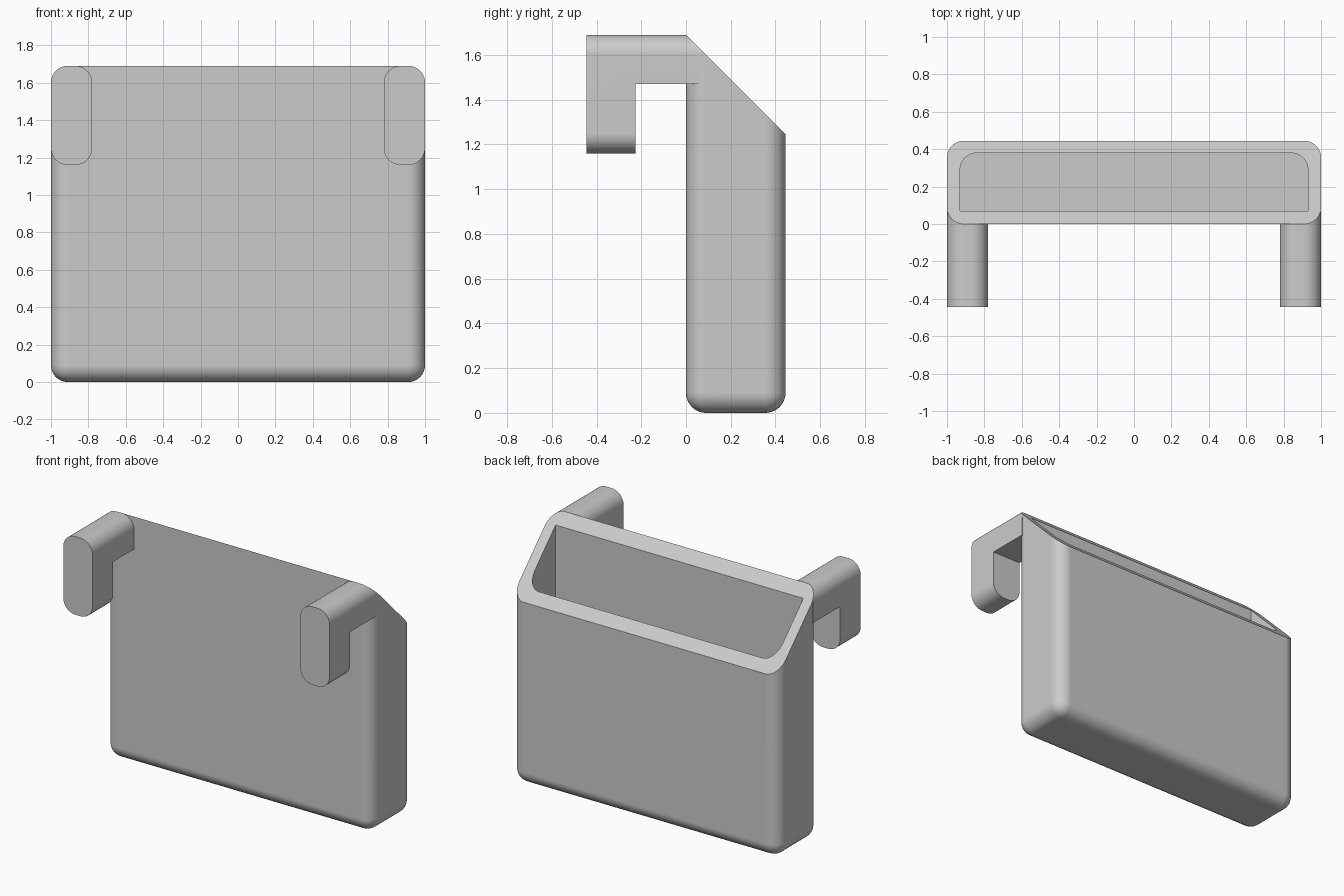
import bpy
import bmesh
from mathutils import Vector

if "Cube" in bpy.data.objects:
    bpy.data.objects.remove(bpy.data.objects["Cube"], do_unlink=True)

RADIUS = 0.09
WALL = 0.07
DEPTH = 0.445
HEIGHT = 1.69
HOOK_WIDTH = 0.22

grey = bpy.data.materials.new("light grey plastic")
grey.use_nodes = True
colour = (0.6, 0.6, 0.6, 1)
grey.diffuse_color = colour
grey.node_tree.nodes["Principled BSDF"].inputs["Base Color"].default_value = colour


def rounded_box(name, low, high, is_round=None, slope=False):
    """Box between two corners; is_round(direction, middle) picks edges to fillet."""
    low, high = Vector(low), Vector(high)
    bm = bmesh.new()
    bmesh.ops.create_cube(bm, size=1)
    for v in bm.verts:
        v.co = (low + high) / 2 + v.co * (high - low)
    if is_round:
        edges = []
        for e in bm.edges:
            a, b = (v.co for v in e.verts)
            if is_round((b - a).normalized(), (a + b) / 2):
                edges.append(e)
        bmesh.ops.bevel(bm, geom=edges, offset=RADIUS, segments=10,
                        profile=0.5, affect='EDGES')
    if slope:
        # Slanted mouth falling away from the hooks
        cut = bmesh.ops.bisect_plane(
            bm, geom=bm.verts[:] + bm.edges[:] + bm.faces[:], dist=1e-5,
            plane_co=(0, 0, HEIGHT), plane_no=(0, 1, 1), clear_outer=True)
        rim = [g for g in cut["geom_cut"] if isinstance(g, bmesh.types.BMEdge)]
        bmesh.ops.holes_fill(bm, edges=rim, sides=0)
    bmesh.ops.recalc_face_normals(bm, faces=bm.faces[:])
    mesh = bpy.data.meshes.new(name)
    bm.to_mesh(mesh)
    bm.free()
    mesh.materials.append(grey)
    obj = bpy.data.objects.new(name, mesh)
    bpy.context.collection.objects.link(obj)
    return obj


def select(obj):
    bpy.ops.object.select_all(action='DESELECT')
    obj.select_set(True)
    bpy.context.view_layer.objects.active = obj


def carve(obj, cutter):
    mod = obj.modifiers.new("carve", 'BOOLEAN')
    mod.operation = 'DIFFERENCE'
    mod.solver = 'EXACT'
    mod.object = cutter
    select(obj)
    bpy.ops.object.modifier_apply(modifier=mod.name)
    bpy.data.objects.remove(cutter, do_unlink=True)


def finish(obj):
    select(obj)
    bpy.ops.object.shade_smooth_by_angle()
    mod = obj.modifiers.new("flat panels", 'WEIGHTED_NORMAL')
    mod.keep_sharp = True


# Bin: rounded uprights and floor edges, hollowed with rounded rear corners
bin_body = rounded_box("bin_body", (-1, 0, 0), (1, DEPTH, HEIGHT + 0.2),
                       lambda d, m: abs(d.z) > 0.9 or m.z < 0.01, slope=True)
cavity = rounded_box("cavity_cutter", (WALL - 1, WALL, WALL),
                     (1 - WALL, DEPTH - WALL + 0.005, HEIGHT + 0.4),
                     lambda d, m: abs(d.z) > 0.9 and m.y > DEPTH / 2)
carve(bin_body, cavity)
finish(bin_body)

# Hooks: rounded bars running front to back, notched below the arm
for side, inner in (("left", 1 - HOOK_WIDTH), ("right", -1)):
    hook = rounded_box(side + "_hook", (inner, -DEPTH, 1.16),
                       (inner + HOOK_WIDTH, WALL - 0.004, HEIGHT),
                       lambda d, m: abs(d.y) > 0.9, slope=True)
    notch = rounded_box("notch_cutter", (inner - 0.1, HOOK_WIDTH - DEPTH, 1),
                        (inner + HOOK_WIDTH + 0.1, 0.3, HEIGHT - HOOK_WIDTH))
    carve(hook, notch)
    finish(hook)
